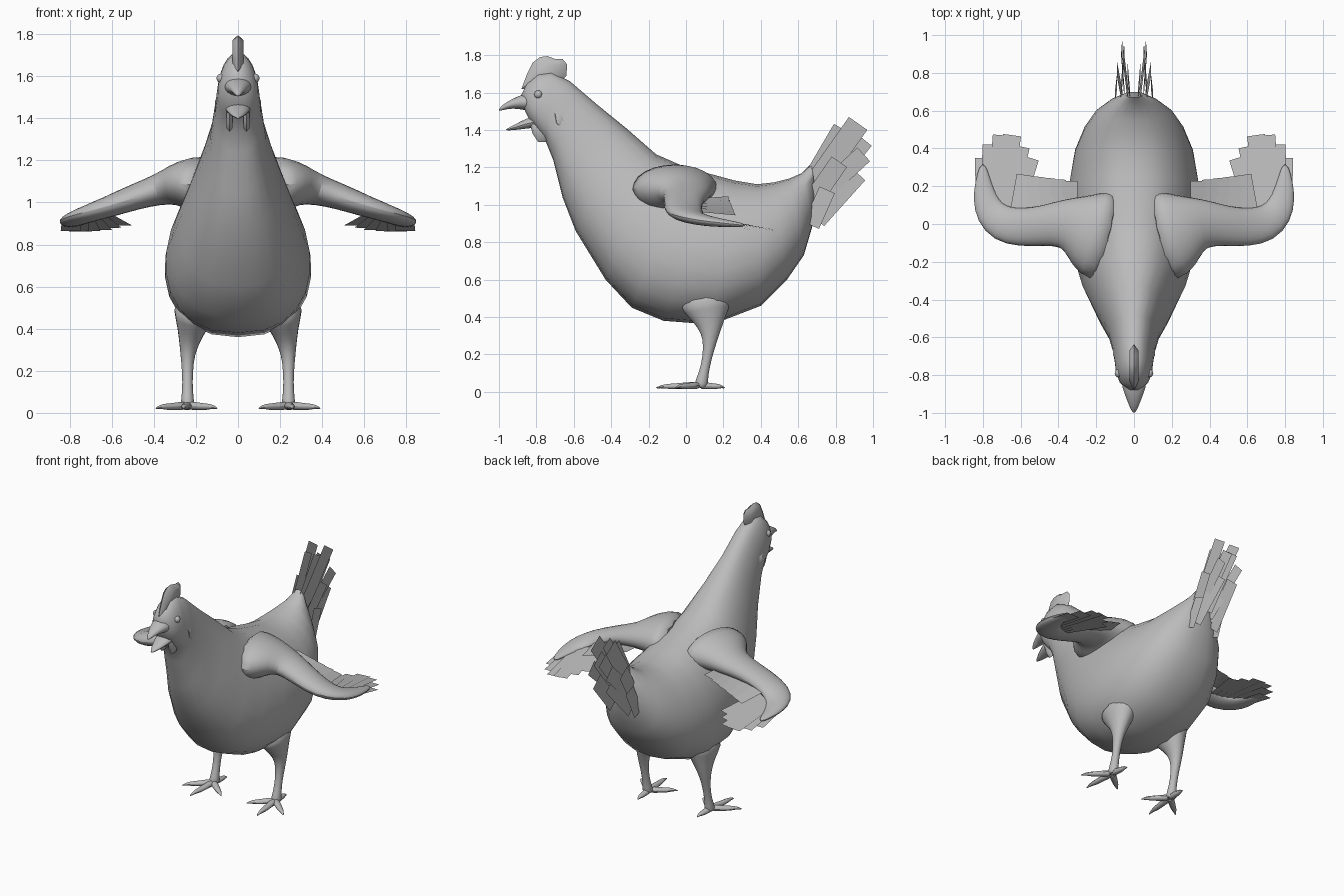
import bpy, bmesh, math
from mathutils import Vector

cube = bpy.data.objects.get("Cube")
if cube:
    bpy.data.objects.remove(cube)

grey = bpy.data.materials.new("plain_grey")
grey.use_nodes = True
GREY = (0.5, 0.5, 0.5, 1)
grey.diffuse_color = GREY
grey.node_tree.nodes["Principled BSDF"].inputs["Base Color"].default_value = GREY


def finish(name, bm, mirror=False, smooth=True, subdivide=0):
    """Turn a bmesh into a shaded object, optionally mirrored to the right side."""
    if smooth:
        bmesh.ops.recalc_face_normals(bm, faces=bm.faces)
    mesh = bpy.data.meshes.new(name)
    bm.to_mesh(mesh)
    bm.free()
    mesh.materials.append(grey)
    obj = bpy.data.objects.new(name, mesh)
    bpy.context.collection.objects.link(obj)
    if mirror:
        mod = obj.modifiers.new("Mirror", 'MIRROR')
        mod.use_mirror_merge = False
    if subdivide:
        obj.modifiers.new("Subdivision", 'SUBSURF').levels = subdivide
        obj.modifiers["Subdivision"].render_levels = subdivide
    if smooth:
        bpy.ops.object.select_all(action='DESELECT')
        obj.select_set(True)
        bpy.context.view_layer.objects.active = obj
        bpy.ops.object.shade_smooth_by_angle(angle=math.radians(50))
    return obj


def loft(rings):
    """Skin a list of equal point rings and cap both ends."""
    bm = bmesh.new()
    loops = [[bm.verts.new(p) for p in ring] for ring in rings]
    n = len(loops[0])
    for a, b in zip(loops, loops[1:]):
        for i in range(n):
            j = (i + 1) % n
            bm.faces.new((a[i], a[j], b[j], b[i]))
    bm.faces.new(loops[0])
    bm.faces.new(loops[-1])
    return bm


def tube(name, path, up=(0, 0, 1), sides=10, mirror=True, subdivide=1):
    """Oval tube; each path entry is x, y, z, half width, half height."""
    centres = [Vector(p[:3]) for p in path]
    rings = []
    for i, p in enumerate(path):
        ahead = centres[min(i + 1, len(path) - 1)] - centres[max(i - 1, 0)]
        across = ahead.cross(Vector(up)).normalized()
        over = across.cross(ahead).normalized()
        angles = [math.tau * k / sides for k in range(sides)]
        rings.append([centres[i] + across * p[3] * math.cos(t) + over * p[4] * math.sin(t)
                      for t in angles])
    return finish(name, loft(rings), mirror, True, subdivide)


def feathers(name, rows, normal):
    """Flat rectangular feathers; each row is root, tip and width."""
    bm = bmesh.new()
    for root, tip, width in rows:
        root, tip = Vector(root), Vector(tip)
        half = (tip - root).cross(Vector(normal)).normalized() * width / 2
        bm.faces.new([bm.verts.new(p) for p in (root - half, root + half, tip + half, tip - half)])
    return finish(name, bm, True, False)


def blade(name, outline, x, thickness, mirror=False):
    """Upright plate with a y-z outline and a thinner rim."""
    cy = sum(p[0] for p in outline) / len(outline)
    cz = sum(p[1] for p in outline) / len(outline)
    rings = []
    for offset, scale in ((-1, 0.65), (0, 1), (1, 0.65)):
        rings.append([(x + offset * thickness / 2, cy + (y - cy) * scale, cz + (z - cz) * scale)
                      for y, z in outline])
    return finish(name, loft(rings), mirror)


# Head, neck and body: top y, top z, bottom y, bottom z, half width
sections = [
    (-0.88, 1.59, -0.86, 1.50, 0.04),
    (-0.85, 1.65, -0.83, 1.44, 0.075),
    (-0.79, 1.70, -0.79, 1.39, 0.095),
    (-0.72, 1.71, -0.75, 1.34, 0.10),
    (-0.62, 1.66, -0.71, 1.24, 0.11),
    (-0.48, 1.54, -0.66, 1.04, 0.135),
    (-0.32, 1.41, -0.59, 0.86, 0.19),
    (-0.16, 1.27, -0.43, 0.60, 0.27),
    (0.0, 1.20, -0.29, 0.45, 0.315),
    (0.15, 1.16, -0.12, 0.38, 0.34),
    (0.26, 1.13, 0.14, 0.36, 0.345),
    (0.38, 1.11, 0.40, 0.46, 0.31),
    (0.47, 1.12, 0.54, 0.60, 0.26),
    (0.55, 1.14, 0.63, 0.73, 0.20),
    (0.62, 1.17, 0.68, 0.90, 0.12),
    (0.67, 1.22, 0.70, 1.03, 0.05),
]
rings = []
for ty, tz, by, bz, w in sections:
    ring = []
    for k in range(24):
        t = math.tau * k / 24
        c, s = math.cos(t), math.sin(t)
        # the belly is fuller than the back
        x = w * math.copysign(abs(s) ** 0.85, s) * (1 - 0.14 * c)
        f = (1 + c) / 2
        ring.append((x, by + (ty - by) * f, bz + (tz - bz) * f))
    rings.append(ring)
finish("body", loft(rings))

# Beak halves with an open mouth
tube("upper_beak", [(0, -0.80, 1.55, 0.08, 0.06), (0, -0.87, 1.55, 0.065, 0.045),
                    (0, -0.93, 1.54, 0.04, 0.025), (0, -0.98, 1.52, 0.02, 0.014),
                    (0, -1.0, 1.505, 0.004, 0.004)], mirror=False)
tube("lower_beak", [(0, -0.78, 1.45, 0.075, 0.04), (0, -0.85, 1.435, 0.055, 0.028),
                    (0, -0.91, 1.415, 0.035, 0.016), (0, -0.965, 1.40, 0.005, 0.004)], mirror=False)

# Comb, wattles and ear lobes
blade("comb", [(-0.88, 1.62), (-0.85, 1.70), (-0.82, 1.76), (-0.78, 1.79), (-0.74, 1.795),
               (-0.70, 1.78), (-0.66, 1.78), (-0.635, 1.75), (-0.64, 1.69), (-0.70, 1.62)], 0, 0.05)
blade("wattle", [(-0.84, 1.45), (-0.82, 1.38), (-0.79, 1.335), (-0.75, 1.335), (-0.73, 1.39),
                 (-0.76, 1.45)], 0.04, 0.03, True)
blade("ear_lobe", [(-0.71, 1.50), (-0.70, 1.43), (-0.67, 1.40), (-0.64, 1.44), (-0.66, 1.49)],
      0.095, 0.03, True)

# Eyes set shallowly in the head
bm = bmesh.new()
bmesh.ops.create_uvsphere(bm, u_segments=12, v_segments=8, radius=0.022)
bmesh.ops.translate(bm, verts=bm.verts, vec=(0.08, -0.79, 1.59))
finish("eye", bm, True)

# Wings, flared into the shoulders and bent at the wrist
tube("wing", [(0.12, -0.07, 1.08, 0.27, 0.15), (0.22, -0.05, 1.09, 0.24, 0.135),
              (0.30, -0.01, 1.085, 0.175, 0.10), (0.38, 0.005, 1.06, 0.13, 0.075),
              (0.48, -0.01, 1.03, 0.11, 0.065), (0.60, -0.02, 0.985, 0.105, 0.055),
              (0.70, 0.0, 0.95, 0.105, 0.045), (0.765, 0.06, 0.925, 0.085, 0.035),
              (0.79, 0.14, 0.91, 0.065, 0.028), (0.80, 0.22, 0.90, 0.045, 0.02),
              (0.80, 0.32, 0.89, 0.015, 0.01)], sides=12)

# Long wing feathers, fanned and stacked
tips = [(0.795, 0.35), (0.755, 0.42), (0.70, 0.47), (0.645, 0.47), (0.60, 0.41), (0.55, 0.35)]
rows = []
for i, (x, y) in enumerate(tips):
    root = (0.79 - 0.03 * i, 0.12 - 0.012 * i, 0.91 + 0.006 * i)
    rows.append((root, (x, y, 0.90 - 0.1 * y + 0.005 * i), 0.095))
feathers("long_wing_feathers", rows, (0, 0.1, 1))

# Short feathers behind the upper wing
rows = [((0.62 - 0.07 * i, 0.04, 0.975 + 0.012 * i),
         (0.58 - 0.06 * i, 0.26 - 0.008 * i, 0.955 + 0.02 * i), 0.085) for i in range(5)]
feathers("short_wing_feathers", rows, (0.25, 0.1, 1))

# Tail feathers, upright and splayed slightly sideways
feathers("tail_feathers", [
    ((0.02, 0.66, 1.12), (0.035, 0.83, 1.41), 0.09),
    ((0.03, 0.67, 1.08), (0.06, 0.92, 1.435), 0.12),
    ((0.02, 0.70, 1.04), (0.02, 0.95, 1.35), 0.11),
    ((0.05, 0.68, 1.02), (0.07, 0.95, 1.27), 0.10),
    ((0.07, 0.69, 0.93), (0.05, 0.91, 1.175), 0.13),
    ((0.10, 0.67, 0.89), (0.09, 0.755, 1.08), 0.09),
    ((0.06, 0.66, 1.0), (0.09, 0.82, 1.23), 0.10)], (1, 0, 0))

# Legs, widening into the thighs
tube("leg", [(0.20, 0.10, 0.52, 0.13, 0.19), (0.215, 0.115, 0.43, 0.085, 0.12),
             (0.23, 0.13, 0.35, 0.055, 0.07), (0.24, 0.13, 0.28, 0.036, 0.04),
             (0.24, 0.115, 0.19, 0.026, 0.026), (0.24, 0.095, 0.10, 0.026, 0.026),
             (0.24, 0.08, 0.04, 0.036, 0.04), (0.24, 0.08, 0.02, 0.03, 0.03)], up=(0, 1, 0))

# Toes with tapering claws
for label, x, y in (("middle", 0.26, -0.165), ("outer", 0.395, -0.06),
                    ("inner", 0.095, -0.05), ("back", 0.23, 0.21)):
    start, end = Vector((0.24, 0.07, 0.035)), Vector((x, y, 0.02))
    path = []
    for f, r, lift in ((0, 0.03, 0), (0.35, 0.022, 0.002), (0.65, 0.02, 0.003),
                       (0.8, 0.013, 0.008), (1, 0.003, 0)):
        p = start.lerp(end, f)
        path.append((p.x, p.y, p.z + lift, r, r * 0.85))
    tube(label + "_toe", path, sides=8)
